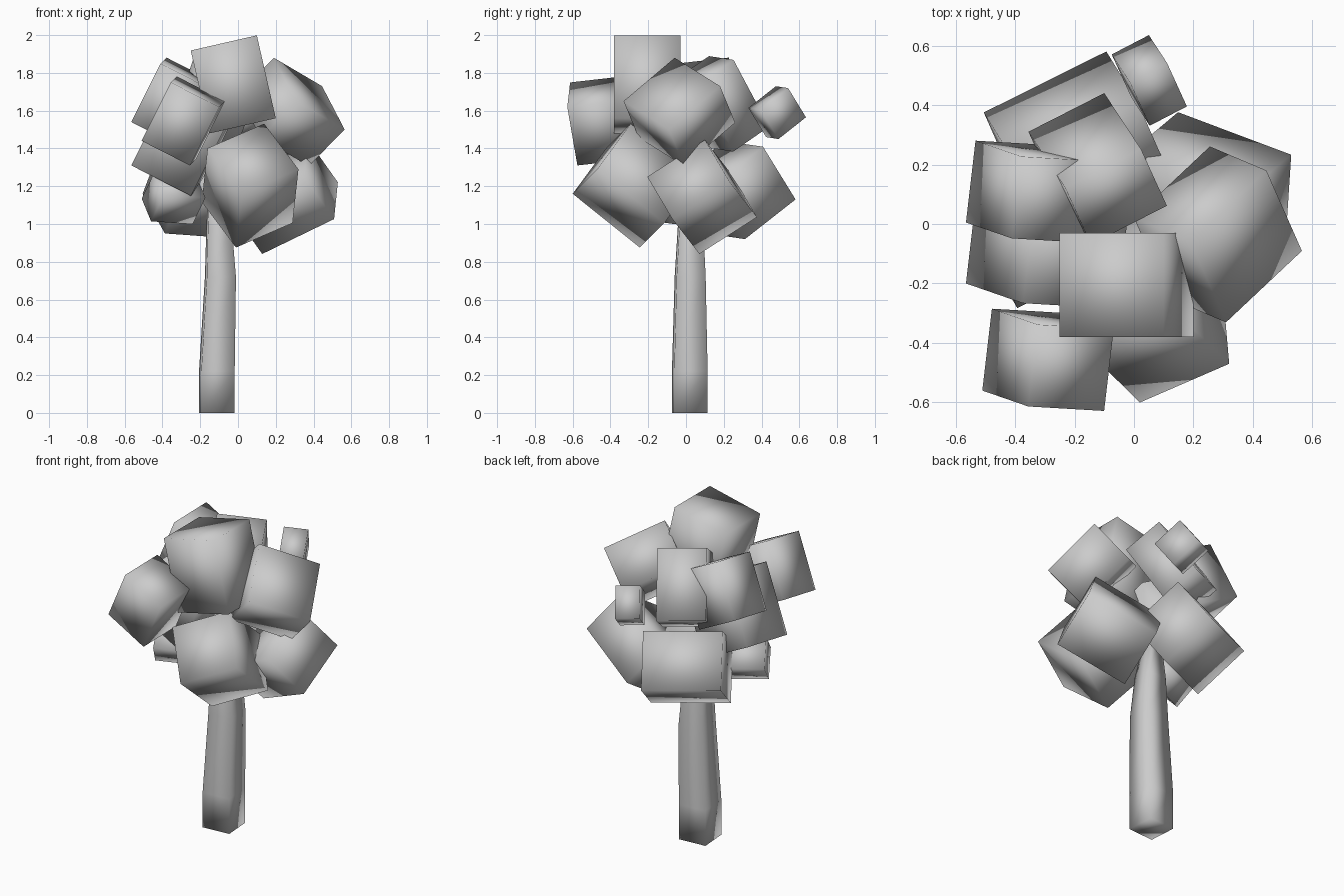
import bpy, bmesh
from math import cos, sin, radians
from mathutils import Vector, Matrix

if "Cube" in bpy.data.objects:
    bpy.data.objects.remove(bpy.data.objects["Cube"])


def finish(bm, name):
    bmesh.ops.recalc_face_normals(bm, faces=bm.faces)
    me = bpy.data.meshes.new(name)
    bm.to_mesh(me)
    bm.free()
    for p in me.polygons:
        p.use_smooth = True
    ob = bpy.data.objects.new(name, me)
    bpy.context.collection.objects.link(ob)
    return ob


def leaf_block(name, corner, a, b, depth):
    """Box from one corner, two edge vectors and a depth along their cross product."""
    a, b, corner = Vector(a), Vector(b), Vector(corner)
    size_b = b.length
    b = (b - b.project(a)).normalized() * size_b
    c = a.cross(b).normalized() * depth
    m = Matrix((a, b, c)).transposed().to_4x4()
    m.translation = corner + (a + b + c) / 2
    bm = bmesh.new()
    bmesh.ops.create_cube(bm, size=1, matrix=m)
    return finish(bm, name)


def trunk(levels, turn):
    """Four-sided trunk lofted through (x, y, z, half width)."""
    bm = bmesh.new()
    rings = []
    for x, y, z, h in levels:
        ring = []
        for i in range(4):
            t = radians(45 + 90 * i + turn)
            ring.append(bm.verts.new((x + h * 1.36 * cos(t), y + h * 1.36 * sin(t), z)))
        rings.append(ring)
    for r, s in zip(rings, rings[1:]):
        for i in range(4):
            j = (i + 1) % 4
            bm.faces.new((r[i], r[j], s[j], s[i]))
    bm.faces.new(rings[0][::-1])
    bm.faces.new(rings[-1])
    return finish(bm, "trunk")


# Trunk
trunk([(-0.112, 0.02, 0, 0.092), (-0.112, 0.02, 0.22, 0.092), (-0.093, 0.022, 0.72, 0.08),
       (-0.1, 0.024, 0.98, 0.066), (-0.12, 0.025, 1.3, 0.03)], 4)

# Crown top
leaf_block("leaf_top", (-0.15, -0.38, 1.48), (0.35, 0, 0.08), (0, 0.35, 0), 0.45)

# Three left blocks with the same tilt
left_a, left_b = Vector((0.255, -0.015, -0.13)), Vector((0.035, 0.275, 0.03))
for name, corner, s in (("leaf_left_front", (-0.51, -0.56, 1.44), 1),
                        ("leaf_left_back", (-0.565, 0.005, 1.54), 1),
                        ("leaf_left_middle", (-0.565, -0.2, 1.31), 1.24)):
    leaf_block(name, corner, left_a * s, left_b * s, 0.35 * s)

# Right and front blocks
leaf_block("leaf_right_upper", (0.19, -0.06, 1.88), (0.255, 0.24, -0.15), (0.12, -0.27, -0.23), 0.283)
leaf_block("leaf_right_lower", (0.37, 0.10, 1.445), (-0.02, -0.305, -0.195), (-0.38, 0.15, -0.18), 0.305)
leaf_block("leaf_front_lower", (0.02, -0.6, 1.16), (0.30, 0.13, 0.13), (-0.02, 0.36, -0.28), 0.35)

# Back blocks
leaf_block("leaf_back_lower", (-0.505, 0.375, 1.16), (0.412, 0.205, -0.03), (0.09, -0.18, 0.28), 0.36)
leaf_block("leaf_back_upper", (-0.355, 0.31, 1.535), (0.255, 0.13, -0.02), (0.10, -0.20, 0.355), 0.247)
leaf_block("leaf_back_small", (-0.075, 0.57, 1.575), (0.125, 0.065, -0.01), (0.05, -0.10, 0.155), 0.197)
leaf_block("leaf_left_small", (-0.51, -0.05, 1.135), (0.22, 0.11, -0.015), (0.06, -0.12, 0.14), 0.175)
